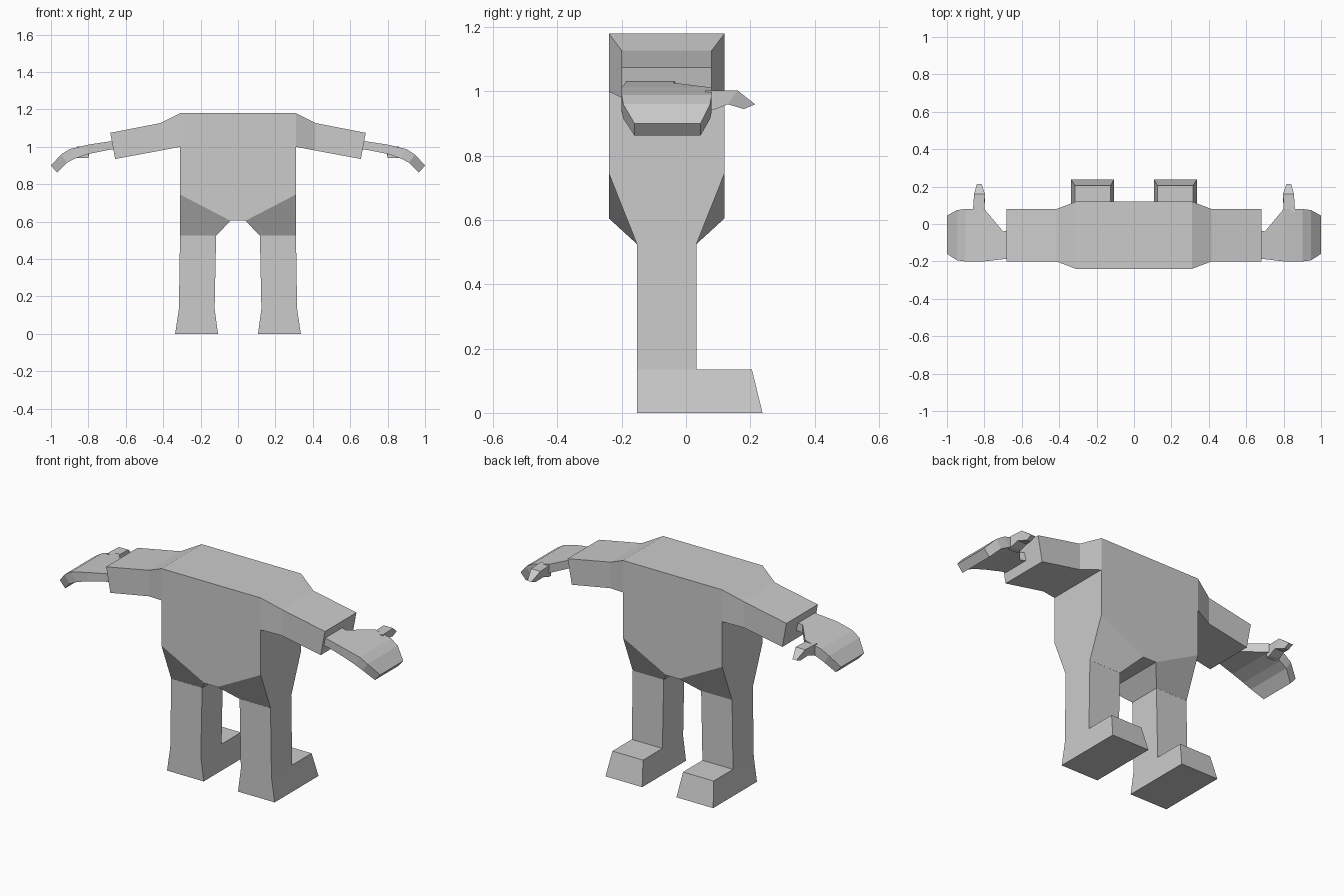
import bpy
import bmesh

cube = bpy.data.objects.get("Cube")
if cube:
    bpy.data.objects.remove(cube, do_unlink=True)

grey = bpy.data.materials.new("plain grey")
grey.use_nodes = True
colour = (0.6, 0.6, 0.6, 1)
grey.diffuse_color = colour
grey.node_tree.nodes["Principled BSDF"].inputs["Base Color"].default_value = colour

MID = -0.06  # depth of the body's centre plane


def finish(name, bm, axes="X"):
    """Mirror across the given axes, fix the normals and make the object."""
    for axis in axes:
        bmesh.ops.mirror(bm, geom=bm.verts[:] + bm.edges[:] + bm.faces[:],
                         axis=axis, merge_dist=0.0005)
    bmesh.ops.recalc_face_normals(bm, faces=bm.faces[:])
    mesh = bpy.data.meshes.new(name)
    bm.to_mesh(mesh)
    bm.free()
    mesh.materials.append(grey)
    obj = bpy.data.objects.new(name, mesh)
    bpy.context.collection.objects.link(obj)
    return obj


def loft(name, rings):
    """Join four-cornered rings into a closed tube, one on each side."""
    bm = bmesh.new()
    loops = [[bm.verts.new(p) for p in ring] for ring in rings]
    for a, b in zip(loops, loops[1:]):
        for i in range(4):
            j = (i + 1) % 4
            bm.faces.new((a[i], a[j], b[j], b[i]))
    bm.faces.new(loops[0])
    bm.faces.new(loops[-1])
    return finish(name, bm)


def slice_x(xt, zt, xb, zb, y0, y1):
    """Ring across an arm or hand: top edge, bottom edge, depth range."""
    return [(xt, y0, zt), (xt, y1, zt), (xb, y1, zb), (xb, y0, zb)]


def slice_z(z, x0, x1, y0, y1):
    return [(x0, y0, z), (x1, y0, z), (x1, y1, z), (x0, y1, z)]


# Torso: one quarter, mirrored left to right and front to back
bm = bmesh.new()
outline = {
    "top_mid": (0, -0.18, 1.18), "shoulder": (0.31, -0.18, 1.18),
    "hip": (0.31, -0.18, 0.745), "crotch": (0.04, -0.18, 0.605),
    "crotch_mid": (0, -0.18, 0.605),
    "leg_out": (0.31, -0.0925, 0.525), "leg_in": (0.117, -0.0925, 0.525),
}
v = {}
for key, (x, y, z) in outline.items():
    v[key] = bm.verts.new((x, y, z))
    v[key + "_c"] = bm.verts.new((x, 0, z))
for face in (
    "top_mid shoulder hip crotch crotch_mid",
    "hip leg_out leg_in crotch",
    "shoulder shoulder_c leg_out_c leg_out hip",
    "top_mid shoulder shoulder_c top_mid_c",
    "crotch leg_in leg_in_c crotch_c",
    "crotch_mid crotch crotch_c crotch_mid_c",
):
    bm.faces.new([v[k] for k in face.split()])
torso = finish("torso", bm, "XY")
torso.location.y = MID

# Arms
loft("arms", [
    slice_x(0.31, 1.18, 0.31, 1.0, -0.24, 0.12),
    slice_x(0.415, 1.127, 0.415, 0.98, -0.2, 0.08),
    slice_x(0.683, 1.075, 0.657, 0.935, -0.2, 0.08),
])

# Legs, flaring into the feet
loft("legs", [
    slice_z(0.525, 0.117, 0.31, -0.153, 0.032),
    slice_z(0.135, 0.125, 0.316, -0.153, 0.032),
])
loft("feet", [
    slice_z(0.135, 0.125, 0.316, -0.153, 0.205),
    slice_z(0, 0.107, 0.336, -0.153, 0.238),
])

# Hands, curling down at the fingers
loft("hands", [
    slice_x(0.66, 1.033, 0.66, 0.988, -0.185, -0.03),
    slice_x(0.70, 1.027, 0.70, 0.982, -0.188, -0.04),
    slice_x(0.80, 1.012, 0.80, 0.962, -0.2, 0.08),
    slice_x(0.90, 0.988, 0.87, 0.938, -0.2, 0.08),
    slice_x(0.945, 0.96, 0.915, 0.915, -0.195, 0.075),
    slice_x(1.0, 0.9, 0.967, 0.862, -0.16, 0.045),
])


def slice_y(yt, zt, yb, zb, x0, x1):
    return [(x0, yt, zt), (x1, yt, zt), (x1, yb, zb), (x0, yb, zb)]


# Thumbs
loft("thumbs", [
    slice_y(0.06, 1.003, 0.06, 0.94, 0.8, 0.86),
    slice_y(0.085, 1.003, 0.085, 0.942, 0.8, 0.86),
    slice_y(0.16, 1.003, 0.13, 0.96, 0.797, 0.855),
    slice_y(0.215, 0.96, 0.18, 0.945, 0.815, 0.84),
])
